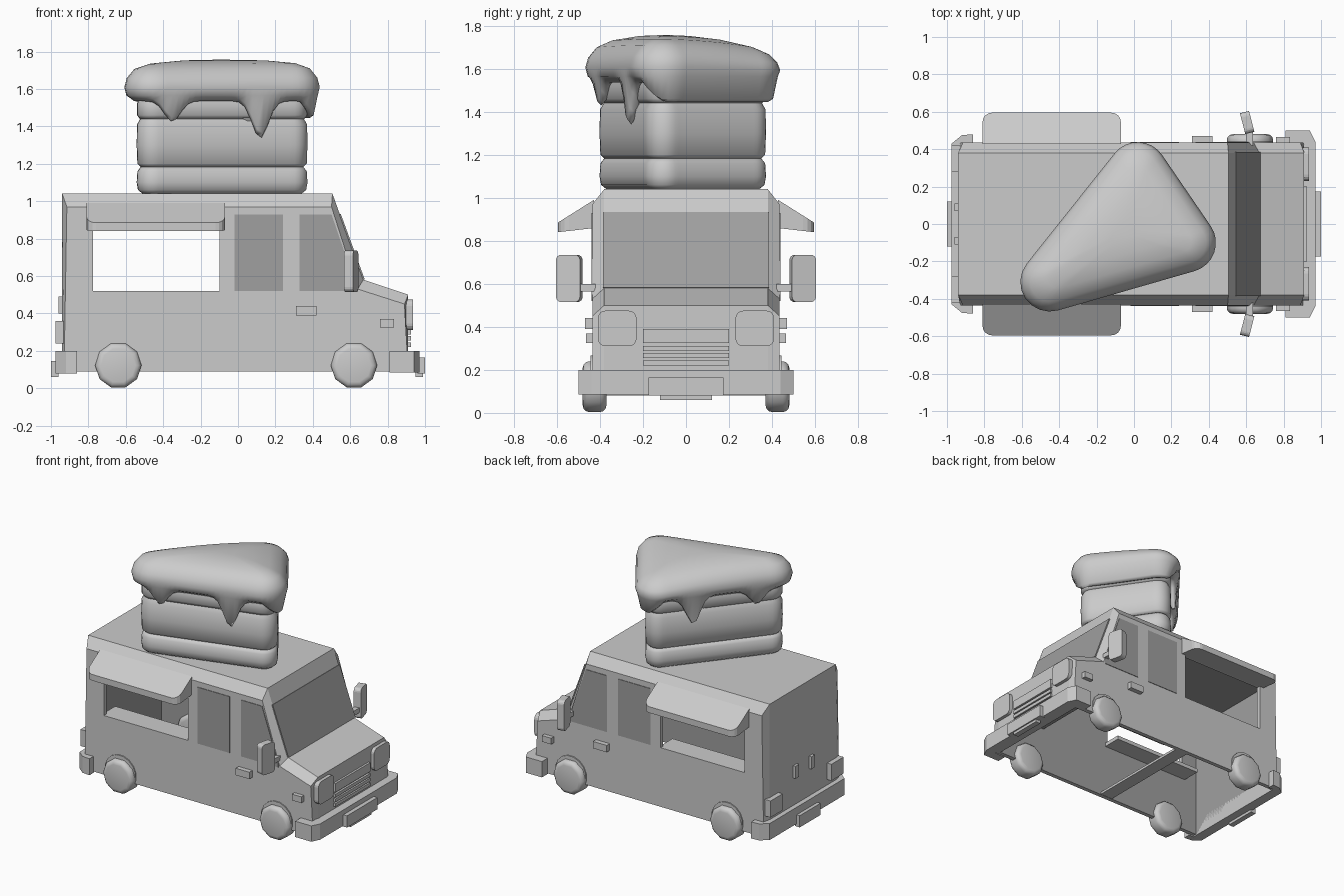
import bpy, bmesh, math
from mathutils import Vector, Matrix

if "Cube" in bpy.data.objects:
    bpy.data.objects.remove(bpy.data.objects["Cube"])


def material(name, value):
    m = bpy.data.materials.new(name)
    m.use_nodes = True
    colour = (value, value, value, 1)
    m.diffuse_color = colour
    m.node_tree.nodes["Principled BSDF"].inputs["Base Color"].default_value = colour
    return m


GREY = material("light grey", 0.6)
GLASS = material("dark grey", 0.35)


def finish(bm, name, mats=(GREY,), smooth=None):
    bmesh.ops.recalc_face_normals(bm, faces=bm.faces)
    me = bpy.data.meshes.new(name)
    bm.to_mesh(me)
    bm.free()
    ob = bpy.data.objects.new(name, me)
    bpy.context.collection.objects.link(ob)
    for m in mats:
        me.materials.append(m)
    if smooth:
        bpy.ops.object.select_all(action='DESELECT')
        ob.select_set(True)
        bpy.context.view_layer.objects.active = ob
        bpy.ops.object.shade_smooth_by_angle(angle=math.radians(smooth))
    return ob


def loft(rings, name, mats=(GREY,), smooth=None):
    bm = bmesh.new()
    vs = [[bm.verts.new(p) for p in ring] for ring in rings]
    n = len(vs[0])
    for a, b in zip(vs, vs[1:]):
        for i in range(n):
            j = (i + 1) % n
            bm.faces.new((a[i], a[j], b[j], b[i]))
    bm.faces.new(vs[0])
    bm.faces.new(vs[-1])
    return finish(bm, name, mats, smooth)


def round_edges(bm, edges, offset, segments):
    bmesh.ops.bevel(bm, geom=edges, offset=offset, segments=segments,
                    profile=0.5, affect='EDGES')


def box(name, x, y, z, mats=(GREY,), bevel=0, turn=0):
    """Box from ranges; bevel rounds the four edges that run along x."""
    bm = bmesh.new()
    size = Vector((x[1] - x[0], y[1] - y[0], z[1] - z[0]))
    mid = Vector((x[0] + x[1], y[0] + y[1], z[0] + z[1])) / 2
    bmesh.ops.create_cube(bm, size=1, matrix=Matrix.Diagonal(size).to_4x4())
    if bevel:
        edges = [e for e in bm.edges if abs((e.verts[0].co - e.verts[1].co).x) > 1e-4]
        round_edges(bm, edges, bevel, 4)
    bm.transform(Matrix.Translation(mid) @ Matrix.Rotation(turn, 4, 'Z'))
    return finish(bm, name, mats)


def pair(name, x, y, z, bevel=0, turn=0):
    """The same box on the left (+y) and right (-y) flanks."""
    box("far_" + name, x, y, z, bevel=bevel, turn=turn)
    box("near_" + name, x, (-y[1], -y[0]), z, bevel=bevel, turn=-turn)


def slab(name, pts, y0, y1, mats=(GREY,)):
    return loft([[(x, y, z) for x, z in pts] for y in (y0, y1)], name, mats)


# Van body with chamfered roof and bonnet edges
outer = [(-0.93, 0.09), (-0.915, 0.97), (0.5, 0.97), (0.64, 0.53), (0.89, 0.45), (0.91, 0.09)]
inner = [(-0.94, 0.09), (-0.94, 1.04), (0.505, 1.04), (0.67, 0.58), (0.91, 0.5), (0.91, 0.09)]
layers = [(outer, -0.435), (inner, -0.38), (inner, 0.38), (outer, 0.435)]
two_tone = (GREY, GLASS)
body = loft([[(x, y, z) for x, z in p] for p, y in layers], "van_body", two_tone)

# Hollow interior open underneath, and the serving hatches through both sides
cabin = box("cabin_cutter", (-0.9, 0.48), (-0.405, 0.405), (-0.1, 0.94), two_tone)
nose = box("nose_cutter", (0.3, 0.87), (-0.404, 0.404), (-0.11, 0.42), two_tone)
hatch = box("hatch_cutter", (-0.775, -0.1), (-0.7, 0.7), (0.52, 0.86), two_tone)
for cutter in (cabin, nose):
    for p in cutter.data.polygons:
        p.material_index = 1
for cutter in (cabin, nose, hatch):
    mod = body.modifiers.new("cut", 'BOOLEAN')
    mod.operation = 'DIFFERENCE'
    mod.solver = 'EXACT'
    mod.object = cutter
    bpy.ops.object.select_all(action='DESELECT')
    body.select_set(True)
    bpy.context.view_layer.objects.active = body
    bpy.ops.object.modifier_apply(modifier=mod.name)
    bpy.data.objects.remove(cutter)
box("chassis_crossbar", (-0.14, -0.04), (-0.41, 0.41), (0.092, 0.11))
pair("counter", (-0.8, -0.08), (0.27, 0.407), (0.49, 0.518))

# Side windows and windscreen
for side, s in (("far", 1), ("near", -1)):
    for label, pts in (("door", [(-0.02, 0.52), (-0.02, 0.93), (0.24, 0.93), (0.24, 0.52)]),
                       ("front", [(0.33, 0.52), (0.33, 0.93), (0.5, 0.93), (0.63, 0.55), (0.63, 0.52)])):
        slab(f"{side}_{label}_window", pts, s * 0.432, s * 0.439, (GLASS,))
slab("windscreen", [(0.541, 0.93), (0.549, 0.933), (0.677, 0.583), (0.669, 0.58)],
     -0.385, 0.385, (GLASS,))

# Awnings over the hatches, outer corners rounded
section = [(0.428, 0.99), (0.595, 0.885), (0.595, 0.84), (0.42, 0.86)]
for side, s in (("far", 1), ("near", -1)):
    bm = bmesh.new()
    ends = [[bm.verts.new((x, s * y, z)) for y, z in section] for x in (-0.81, -0.07)]
    for i in range(4):
        j = (i + 1) % 4
        bm.faces.new((ends[0][i], ends[0][j], ends[1][j], ends[1][i]))
    bm.faces.new(ends[0])
    bm.faces.new(ends[1])
    corners = [e for e in bm.edges if all(abs(v.co.y) > 0.59 for v in e.verts)
               and e.verts[0].co.x == e.verts[1].co.x]
    round_edges(bm, corners, 0.05, 4)
    finish(bm, side + "_awning")


# Bumpers wrapping the ends
def bumper(name, half, z):
    ring = half + [(x, -y) for x, y in reversed(half)]
    loft([[(x, y, h) for x, y in ring] for h in z], name)


bumper("front_bumper", [(0.9, 0.43), (0.81, 0.43), (0.81, 0.5), (0.94, 0.5), (0.97, 0.44)], (0.085, 0.2))
bumper("rear_bumper", [(-0.9, 0.43), (-0.86, 0.43), (-0.86, 0.48), (-0.92, 0.475), (-0.975, 0.43)], (0.08, 0.2))
box("front_plate", (0.96, 1.0), (-0.175, 0.175), (0.08, 0.165))
box("front_step", (0.95, 0.99), (-0.12, 0.12), (0.06, 0.09))
box("rear_plate", (-1.0, -0.96), (-0.12, 0.12), (0.06, 0.145))

# Nose: headlights and slatted grille
pair("headlight", (0.89, 0.935), (0.23, 0.41), (0.31, 0.475), bevel=0.035)
box("grille_header", (0.89, 0.925), (-0.2, 0.2), (0.325, 0.39))
for k in range(3):
    box(f"grille_slat_{k}", (0.9, 0.925), (-0.2, 0.2), (0.22 + 0.034 * k, 0.244 + 0.034 * k))

# Small fittings
pair("tail_light", (-0.975, -0.92), (0.28, 0.42), (0.24, 0.36))
pair("rear_door_handle", (-0.96, -0.93), (0.07, 0.11), (0.4, 0.49))
pair("door_handle", (0.31, 0.42), (0.43, 0.47), (0.39, 0.44))
pair("side_marker", (0.76, 0.835), (0.43, 0.465), (0.325, 0.37))
pair("mirror", (0.58, 0.63), (0.485, 0.6), (0.515, 0.735), bevel=0.025, turn=0.25)
pair("mirror_arm", (0.6, 0.635), (0.42, 0.5), (0.565, 0.6))

# Rounded wheels under shallow arches
for x, end in ((-0.64, "rear"), (0.62, "front")):
    for s, side in ((1, "far"), (-1, "near")):
        for part, r, y, depth, z, n in (("wheel", 0.124, 0.425, 0.11, 0.122, 10),
                                        ("arch", 0.125, 0.425, 0.036, 0.145, 16)):
            bm = bmesh.new()
            bmesh.ops.create_cone(bm, cap_ends=True, segments=n, radius1=r, radius2=r, depth=depth)
            if part == "wheel":
                rims = [e for e in bm.edges if abs(e.verts[0].co.z - e.verts[1].co.z) < 1e-4]
                round_edges(bm, rims, 0.03, 3)
            bm.transform(Matrix.Translation((x, s * y, z)) @ Matrix.Rotation(math.pi / 2, 4, 'X')
                         @ Matrix.Rotation(math.pi / n, 4, 'Z'))
            if part == "arch":
                cut = bmesh.ops.bisect_plane(bm, geom=bm.verts[:] + bm.edges[:] + bm.faces[:],
                                             plane_co=(0, 0, 0.12), plane_no=(0, 0, -1), clear_outer=True)
                bmesh.ops.holes_fill(bm, edges=[g for g in cut["geom_cut"] if isinstance(g, bmesh.types.BMEdge)])
            finish(bm, f"{side}_{end}_{part}", smooth=50)

# Cake slice: rounded triangle outlines stacked upward
CORE = [Vector((-0.45, -0.31)), Vector((0.28, -0.1)), Vector((0.02, 0.28))]
CENTRE = sum(CORE, Vector((0, 0))) / 3


def outline(r, scale=1.0):
    pts = []
    core = [CENTRE + (c - CENTRE) * scale for c in CORE]
    for i in range(3):
        a, b, c = core[i - 1], core[i], core[(i + 1) % 3]
        d0, d1 = (b - a).normalized(), (c - b).normalized()
        start = math.atan2(-d0.x, d0.y)
        sweep = d0.angle(d1)
        for k in range(9):
            t = start + sweep * k / 8
            pts.append(b + Vector((math.cos(t), math.sin(t))) * r)
        last, nxt = pts[-1], c + Vector((d1.y, -d1.x)) * r
        pts += [last.lerp(nxt, k / 24) for k in range(1, 24)]
    return pts


def layer(name, profile):
    loft([[(p.x, p.y, z) for p in outline(r)] for r, z in profile], name, smooth=60)


layer("cake_base", [(0.06, 1.04), (0.085, 1.06), (0.092, 1.1), (0.088, 1.16), (0.07, 1.183)])
layer("cake_sponge", [(0.07, 1.183), (0.088, 1.2), (0.092, 1.3), (0.09, 1.41), (0.07, 1.445)])
layer("cake_cream", [(0.075, 1.44), (0.09, 1.46), (0.09, 1.52), (0.08, 1.55)])

# Icing with drips hanging over the cut sides
DRIPS = [(0.12, -0.26, 0.2), (-0.35, -0.395, 0.11), (-0.2, 0.2, 0.19), (-0.47, -0.15, 0.1)]


def lip(p):
    back = min(1, max(0, (p.x * 0.8 + p.y * 0.59 - 0.15) / 0.1))
    drop = sum(d * math.exp(-((p.x - x) ** 2 + (p.y - y) ** 2) / 0.004) for x, y, d in DRIPS)
    return 1.535 - 0.09 * back - drop


rings = []
for r, scale, z, follows_lip in ((0.08, 1, 0.01, True), (0.105, 1, 0, True), (0.125, 1, 0.015, True),
                                 (0.147, 1, 1.565, False), (0.158, 1, 1.61, False),
                                 (0.145, 1, 1.66, False), (0.105, 1, 1.71, False),
                                 (0.06, 0.9, 1.738, False), (0.04, 0.5, 1.753, False),
                                 (0.02, 0.15, 1.757, False)):
    ring = []
    for p in outline(r, scale):
        h = lip(p) + z if follows_lip else z - max(0, z - 1.56) * (p.y + 0.15) ** 2
        ring.append((p.x, p.y, h))
    rings.append(ring)
loft(rings, "icing", smooth=70)
